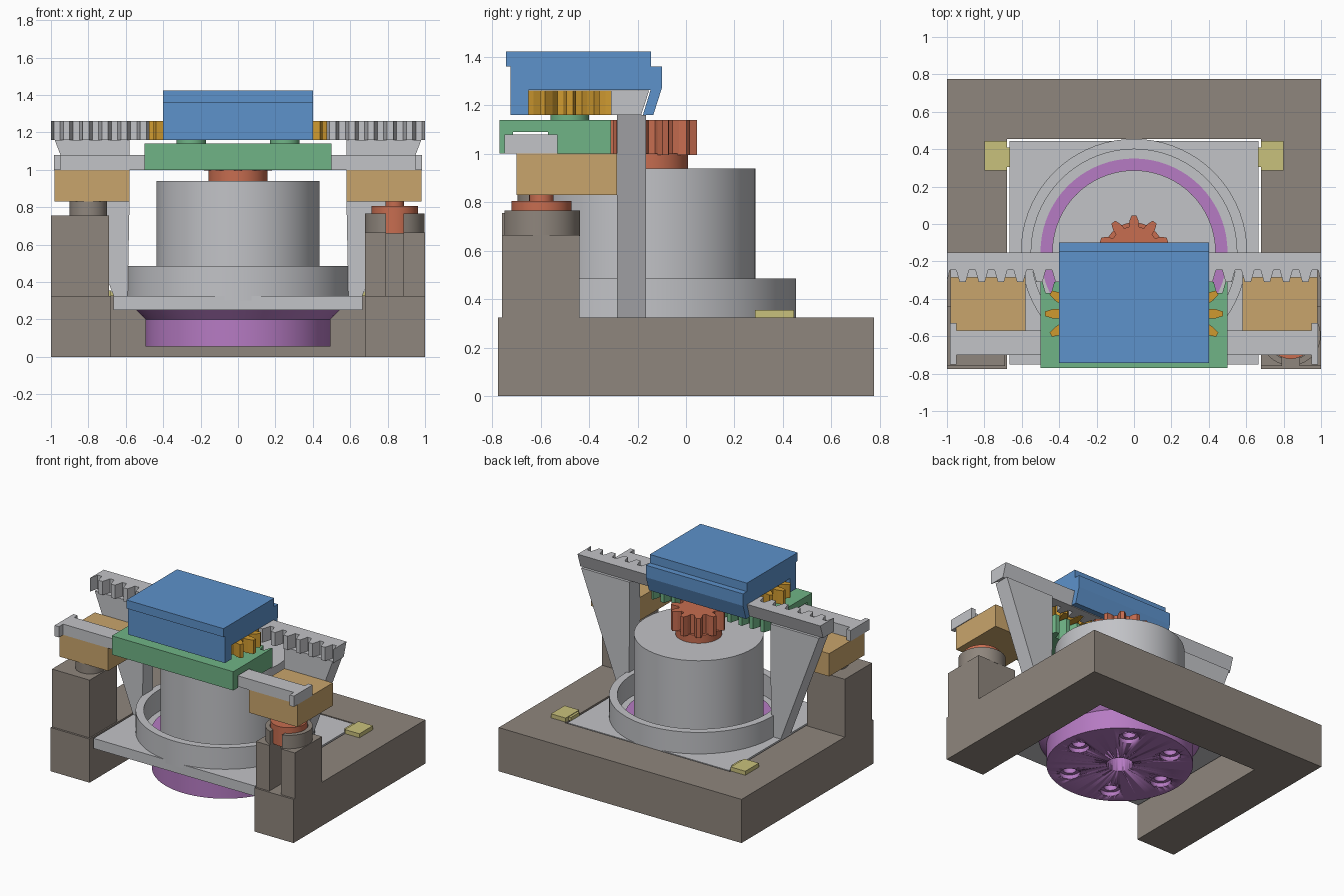
import bpy, bmesh, math
from math import sin, cos, pi, radians

cube = bpy.data.objects.get("Cube")
if cube:
    bpy.data.objects.remove(cube, do_unlink=True)


def material(name, code):
    """Flat material from an sRGB hex code."""
    srgb = [int(code[i:i + 2], 16) / 255 for i in (0, 2, 4)]
    rgba = [((c + 0.055) / 1.055) ** 2.4 for c in srgb] + [1]
    m = bpy.data.materials.new(name)
    m.use_nodes = True
    m.diffuse_color = rgba
    node = next(n for n in m.node_tree.nodes if n.type == 'BSDF_PRINCIPLED')
    node.inputs["Base Color"].default_value = rgba
    return m


BROWN = material("brown", "8f867d")
GRAY = material("light gray", "c2c3c7")
PURPLE = material("purple", "b67bc3")
RED = material("rust red", "c76d50")
BLUE = material("blue", "5d92cb")
GREEN = material("green", "70b486")
TAN = material("tan", "c9a56c")
GOLD = material("gold", "cf9a30")
YELLOW = material("pale yellow", "c9c17c")


def finish(name, bm, mat, smooth=False):
    bmesh.ops.recalc_face_normals(bm, faces=bm.faces)
    mesh = bpy.data.meshes.new(name)
    bm.to_mesh(mesh)
    bm.free()
    ob = bpy.data.objects.new(name, mesh)
    bpy.context.collection.objects.link(ob)
    mesh.materials.append(mat)
    if smooth:
        bpy.ops.object.select_all(action='DESELECT')
        ob.select_set(True)
        bpy.context.view_layer.objects.active = ob
        bpy.ops.object.shade_smooth_by_angle(angle=radians(30))
    return ob


def prism(name, outline, axis, lo, hi, mat, smooth=False):
    """Extrude a 2D outline along an axis from lo to hi."""
    place = {'x': lambda u, v, w: (w, u, v),
             'y': lambda u, v, w: (u, w, v),
             'z': lambda u, v, w: (u, v, w)}[axis]
    bm = bmesh.new()
    low = [bm.verts.new(place(u, v, lo)) for u, v in outline]
    high = [bm.verts.new(place(u, v, hi)) for u, v in outline]
    bm.faces.new(low)
    bm.faces.new(high)
    n = len(outline)
    for i in range(n):
        j = (i + 1) % n
        bm.faces.new((low[i], low[j], high[j], high[i]))
    return finish(name, bm, mat, smooth)


def box(name, x, y, z, mat):
    rect = [(x[0], y[0]), (x[1], y[0]), (x[1], y[1]), (x[0], y[1])]
    return prism(name, rect, 'z', *z, mat)


def lathe(name, profile, centre, mat, closed=False):
    """Revolve (radius, z) points about a vertical axis."""
    bm = bmesh.new()
    vs = [bm.verts.new((centre[0] + r, centre[1], z)) for r, z in profile]
    es = [bm.edges.new(p) for p in zip(vs, vs[1:] + vs[:1])][:None if closed else -1]
    if not closed:
        bm.edges.remove(bm.edges.get((vs[-1], vs[0])))
    bmesh.ops.spin(bm, geom=vs + es, cent=(*centre, 0), axis=(0, 0, 1),
                   angle=2 * pi, steps=72)
    bmesh.ops.remove_doubles(bm, verts=bm.verts, dist=1e-5)
    return finish(name, bm, mat, True)


def cylinder(name, centre, r, z, mat):
    return lathe(name, [(0, z[0]), (r, z[0]), (r, z[1]), (0, z[1])], centre, mat)


def gear(name, centre, teeth, root, tip, z, mat):
    pts = []
    for i in range(teeth):
        for f, r in ((-.34, root), (-.25, (root + tip) / 2), (-.11, tip),
                     (.11, tip), (.25, (root + tip) / 2), (.34, root)):
            a = pi / 2 + (i + f) * 2 * pi / teeth
            pts.append((centre[0] + r * cos(a), centre[1] + r * sin(a)))
    return prism(name, pts, 'z', *z, mat)


def toothed(valleys, half, back, tip, root, pitch):
    """Rack outline: a bar with trapezoid valleys cut in one long edge."""
    pts = [(half, tip), (half, back), (-half, back), (-half, tip)]
    for v in sorted(valleys):
        for f, y in ((-.34, tip), (-.16, root), (.16, root), (.34, tip)):
            x = v + f * pitch
            if abs(x) < half:
                pts.append((x, y))
    return pts


HUB = (0, -.15)

# Base frame, open at the front
prism("base_frame", [(-1, -.775), (-.68, -.775), (-.68, .455), (.68, .455),
                     (.68, -.775), (1, -.775), (1, .775), (-1, .775)],
      'z', 0, .325, BROWN)

# Sliding plate, collar and central drum
box("slide_plate", (-.665, .665), (-.75, .445), (.25, .325), GRAY)
lathe("collar", [(.55, .3), (.605, .3), (.605, .485), (.55, .485)], HUB, GRAY, True)
cylinder("drum", HUB, .437, (.3, .94), GRAY)

# Rotor with mounting holes on its underside
rotor = lathe("rotor", [(0, .055), (.495, .055), (.495, .2), (.545, .25),
                        (.5, .25), (.5, .332), (0, .332)], HUB, PURPLE)
cutters = [cylinder("hole_cutter", HUB, .09, (0, .24), PURPLE)]
for i in range(6):
    a = i * pi / 3
    c = (.36 * cos(a), HUB[1] + .36 * sin(a))
    cutters.append(lathe("hole_cutter", [(0, 0), (.07, 0), (.07, .085), (.045, .085),
                                         (.045, .16), (0, .16)], c, PURPLE))
for cutter in cutters:
    bpy.context.view_layer.objects.active = rotor
    mod = rotor.modifiers.new("hole", 'BOOLEAN')
    mod.operation, mod.solver, mod.object = 'DIFFERENCE', 'EXACT', cutter
    bpy.ops.object.modifier_apply(modifier=mod.name)
    bpy.data.objects.remove(cutter, do_unlink=True)

# Pinion on the drum
cylinder("pinion_neck", HUB, .158, (.94, 1.0), RED)
gear("pinion", (0, -.142), 10, .13, .188, (.995, 1.14), RED)

# Left and right matching parts
for s, side in ((-1, "right"), (1, "left")):
    def span(a, b):
        return sorted((s * a, s * b))
    prism(side + "_bracket", [(s * x, z) for x, z in
          ((.59, .325), (.665, .325), (.98, 1.16), (.58, 1.16), (.58, .83))],
          'y', -.285, -.165, GRAY)
    box(side + "_support_block", span(.58, .98), (-.7, -.285), (.83, 1.0), TAN)
    box(side + "_rod_end", span(.95, .985), (-.75, -.53), (1.0, 1.08), GRAY)
    box(side + "_stop_pad", span(.68, .8), (.285, .445), (.325, .355), YELLOW)
    box(side + "_stop_tab", span(.662, .68), (.305, .41), (.325, .35), YELLOW)
    cylinder(side + "_gear_post", (s * .25, -.48), .08, (1.14, 1.16), GREEN)
    gear(side + "_gear", (s * .25, -.48), 12, .15, .225, (1.16, 1.262), GOLD)

# Solid post with neck
box("plain_post", (-1, -.69), (-.76, -.44), (.325, .755), BROWN)
cylinder("plain_post_neck", (-.8, -.595), .1, (.755, .83), BROWN)

# Slotted post with cup and adjuster
prism("slotted_post", [(.68, -.76), (.79, -.76), (.79, -.62), (.885, -.62),
                       (.885, -.76), (1, -.76), (1, -.44), (.68, -.44)],
      'z', .325, .665, BROWN)
CUP = (.838, -.597)


def arc(r, gap):
    start = math.asin(gap / r) - pi / 2
    sweep = 2 * pi - 2 * math.asin(gap / r)
    return [(CUP[0] + r * cos(start + sweep * i / 40),
             CUP[1] + r * sin(start + sweep * i / 40)) for i in range(41)]


prism("adjuster_cup", arc(.16, .048) + arc(.128, .048)[::-1], 'z', .66, .765, BROWN, True)
lathe("adjuster", [(0, .66), (.124, .66), (.124, .805), (.05, .805), (.05, .83), (0, .83)],
      CUP, RED)

# Cross rod and toothed carriage with a slot for the rod
box("cross_rod", (-.96, .96), (-.7, -.57), (1.0, 1.08), GRAY)
pitch = .0915
prism("carriage_rack", toothed([i * pitch for i in range(-5, 6)], .5, -.56, -.31, -.37, pitch),
      'z', 1.0, 1.14, GREEN)
prism("carriage", [(-.77, 1.0), (-.715, 1.0), (-.715, 1.09), (-.57, 1.09), (-.57, 1.0),
                   (-.55, 1.0), (-.55, 1.14), (-.77, 1.14)], 'x', -.5, .5, GREEN)

# Fixed rack: toothed strip with a slanted back edge
pitch = .1025
valleys = [s * (.25 + k * pitch) for s in (-1, 1) for k in range(-2, 8)]
prism("fixed_rack", toothed(valleys, 1, -.19, -.31, -.245, pitch), 'z', 1.16, 1.262, GRAY)
prism("rack_back", [(-.2, 1.16), (-.185, 1.16), (-.152, 1.262), (-.2, 1.262)],
      'x', -1, 1, GRAY)

# Cover that hooks over the slanted rack
prism("cover", [(-.725, 1.16), (-.725, 1.36), (-.742, 1.36), (-.742, 1.423),
                (-.145, 1.423), (-.145, 1.36), (-.1, 1.36), (-.1, 1.27),
                (-.135, 1.16), (-.178, 1.16), (-.146, 1.264), (-.65, 1.264),
                (-.65, 1.16)], 'x', -.4, .4, BLUE)
